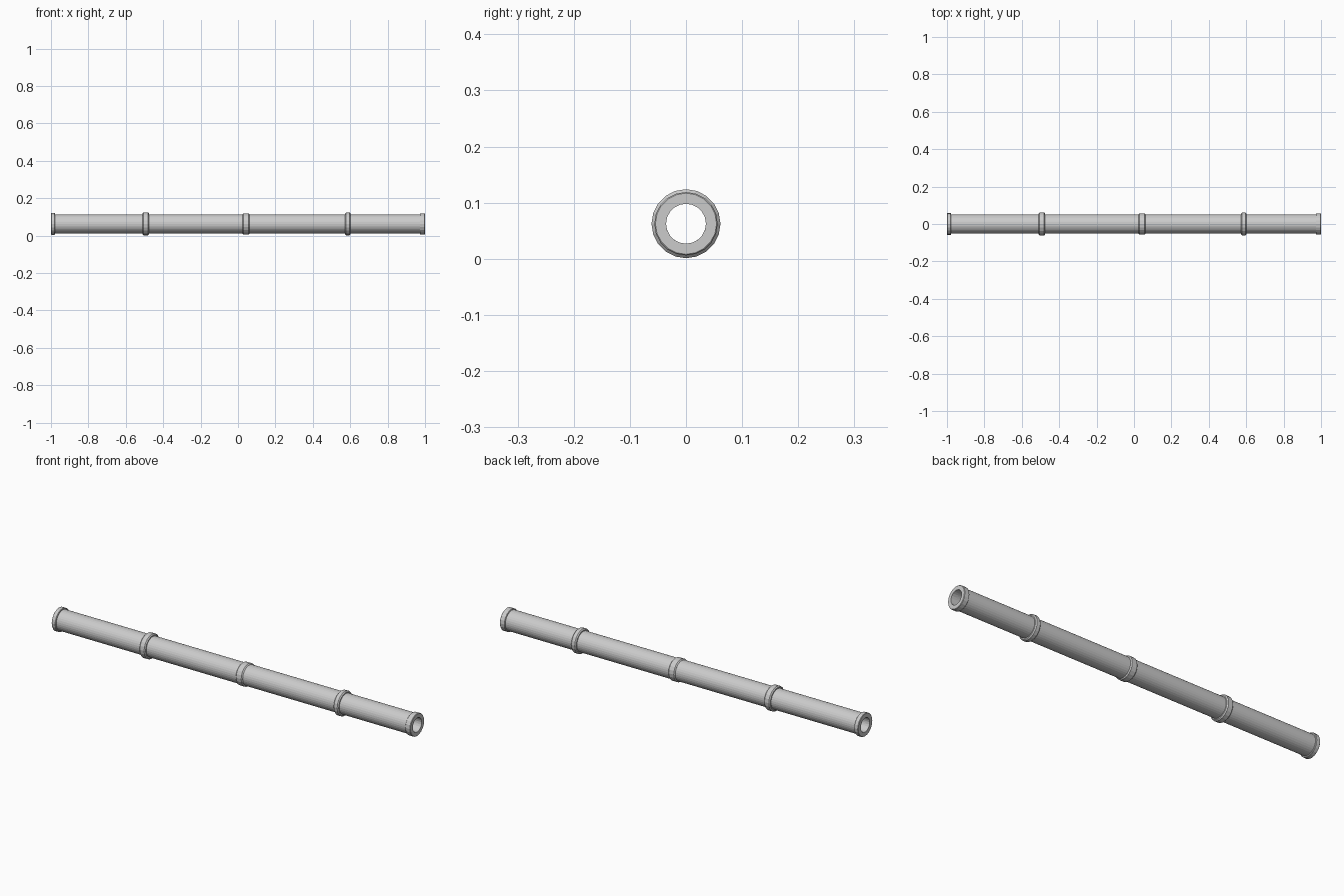
import bpy, bmesh, math

if "Cube" in bpy.data.objects:
    bpy.data.objects.remove(bpy.data.objects["Cube"])

CZ = 0.0625   # height of the pole axis
BORE = 0.0355


def lathe(name, profile, sides):
    """Spin a closed (x, radius) profile about the pole axis."""
    bm = bmesh.new()
    rings = []
    for i in range(sides):
        a = 2 * math.pi * i / sides
        rings.append([bm.verts.new((x, r * math.cos(a), CZ + r * math.sin(a)))
                      for x, r in profile])
    n = len(profile)
    for i in range(sides):
        p, q = rings[i], rings[(i + 1) % sides]
        for j in range(n):
            k = (j + 1) % n
            bm.faces.new((p[j], p[k], q[k], q[j]))
    bmesh.ops.recalc_face_normals(bm, faces=bm.faces)
    mesh = bpy.data.meshes.new(name)
    bm.to_mesh(mesh)
    bm.free()
    ob = bpy.data.objects.new(name, mesh)
    bpy.context.collection.objects.link(ob)
    return ob


def collar(name, x0, x1, radius, inner, bevel=0.005):
    """Ring with chamfered outer edges."""
    lathe(name, [(x0, inner), (x0, radius - bevel), (x0 + bevel, radius),
                 (x1 - bevel, radius), (x1, radius - bevel), (x1, inner)], 20)


# hollow pole
lathe("pole", [(-0.995, BORE), (-0.995, 0.051), (0.995, 0.051), (0.995, BORE)], 32)

# end collars, open through the bore
collar("left_end_collar", -1.0, -0.978, 0.058, BORE, 0.002)
collar("right_end_collar", 0.972, 1.0, 0.0565, BORE, 0.002)

# joint rings along the pole
for i, (x, width, radius) in enumerate([(-0.493, 0.034, 0.0615),
                                        (0.043, 0.038, 0.0565),
                                        (0.587, 0.028, 0.0615)]):
    collar(f"joint_ring_{i + 1}", x - width / 2, x + width / 2, radius, 0.048)
